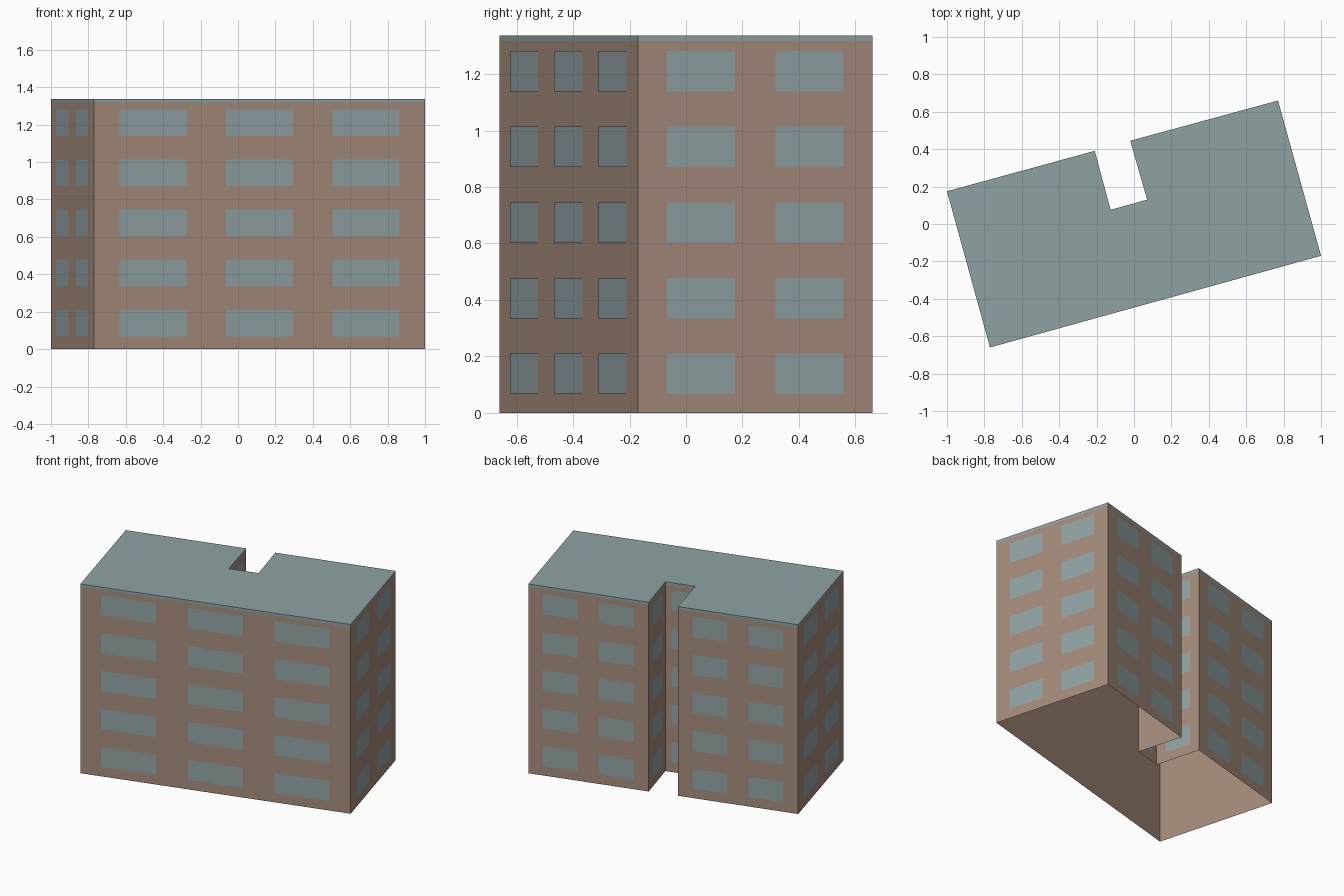
import bpy
import bmesh
from mathutils import Vector

cube = bpy.data.objects.get("Cube")
if cube:
    bpy.data.objects.remove(cube, do_unlink=True)


def material(name, colour):
    mat = bpy.data.materials.new(name)
    mat.use_nodes = True
    mat.diffuse_color = colour
    mat.node_tree.nodes["Principled BSDF"].inputs["Base Color"].default_value = colour
    return mat


def finish(name, bm, mat):
    mesh = bpy.data.meshes.new(name)
    bm.to_mesh(mesh)
    bm.free()
    obj = bpy.data.objects.new(name, mesh)
    mesh.materials.append(mat)
    bpy.context.collection.objects.link(obj)
    return obj


brick = material("warm brown wall", (0.376, 0.262, 0.198, 1))
glass = material("grey blue glass", (0.288, 0.366, 0.376, 1))
slate = material("grey blue roof", (0.275, 0.36, 0.365, 1))

# Footprint, counter-clockwise from the front corner, with the rear notch
footprint = [(-0.77, -0.66), (1.0, -0.17), (0.77, 0.66), (-0.02, 0.445),
             (0.07, 0.13), (-0.125, 0.076), (-0.21, 0.391), (-1.0, 0.175)]
corners = [Vector((x, y, 0)) for x, y in footprint]
edges = list(zip(corners, corners[1:] + corners[:1]))
WALL_TOP, ROOF_TOP = 1.318, 1.337


def ring(name, bottom, top, mat, capped):
    """Upright faces round the footprint, open below."""
    bm = bmesh.new()
    low = [bm.verts.new(c + Vector((0, 0, bottom))) for c in corners]
    high = [bm.verts.new(c + Vector((0, 0, top))) for c in corners]
    for i in range(len(corners)):
        j = (i + 1) % len(corners)
        bm.faces.new((low[i], low[j], high[j], high[i]))
    if capped:
        bm.faces.new(high)
    return finish(name, bm, mat)


ring("walls", 0, WALL_TOP, brick, False)
ring("flat_roof", WALL_TOP, ROOF_TOP, slate, True)

# Window layouts: centres and width as fractions of the wall length
triple = ((0.179, 0.5, 0.821), 0.203)
double = ((0.268, 0.732), 0.29)
single = ((0.5,), 0.58)
walls = [("front", triple), ("right_side", double), ("rear_right", double),
         ("notch_right", single), ("notch_back", single), ("notch_left", single),
         ("rear_left", double), ("left_side", double)]
FLOORS, SILL, PITCH, HEIGHT = 5, 0.067, 0.268, 0.143

# Window panes, one thin sheet of panes per wall
for (start, end), (name, (centres, width)) in zip(edges, walls):
    run = end - start
    outward = run.cross(Vector((0, 0, 1))).normalized() * 0.002
    bm = bmesh.new()
    for floor in range(FLOORS):
        low = SILL + floor * PITCH
        for centre in centres:
            left, right = centre - width / 2, centre + width / 2
            outline = [(left, low), (right, low),
                       (right, low + HEIGHT), (left, low + HEIGHT)]
            bm.faces.new([bm.verts.new(start + run * t + outward + Vector((0, 0, z)))
                          for t, z in outline])
    finish(name + "_windows", bm, glass)
